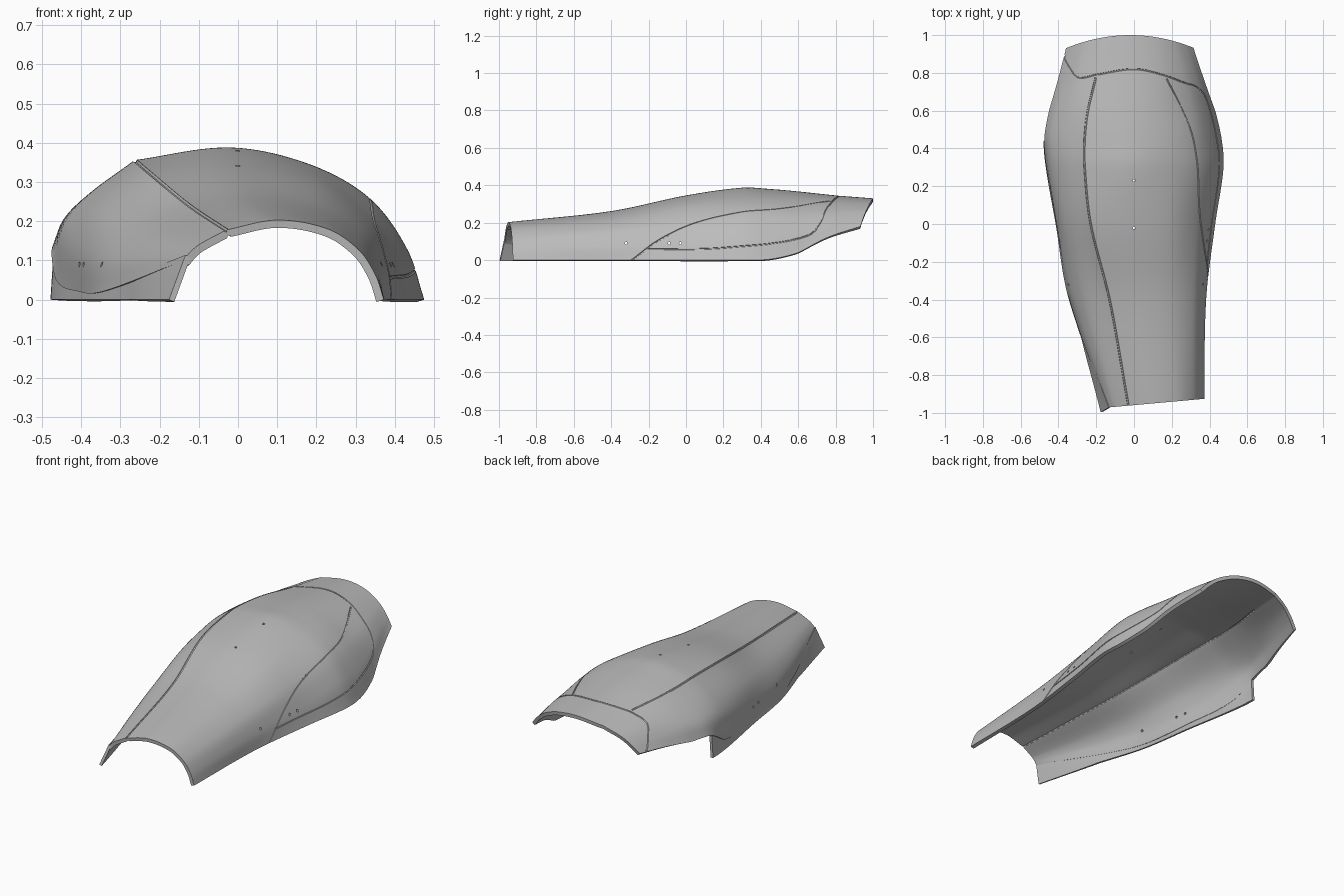
import bpy, bmesh, math
from mathutils import Vector
from mathutils.bvhtree import BVHTree

if "Cube" in bpy.data.objects:
    bpy.data.objects.remove(bpy.data.objects["Cube"])

grey = bpy.data.materials.new("plain_grey")
grey.use_nodes = True
grey.diffuse_color = (0.5, 0.5, 0.5, 1)
grey.node_tree.nodes["Principled BSDF"].inputs["Base Color"].default_value = (0.5, 0.5, 0.5, 1)


def spline(ts, ps, t):
    """Smooth curve through points ps placed at parameters ts."""
    n = len(ts)
    i = max(k for k in range(n - 1) if k == 0 or ts[k] <= t)

    def slope(k):
        a, b = max(k - 1, 0), min(k + 1, n - 1)
        return (ps[b] - ps[a]) / (ts[b] - ts[a])
    h = ts[i + 1] - ts[i]
    s = (t - ts[i]) / h
    return (ps[i] * (2 * s**3 - 3 * s**2 + 1) + slope(i) * h * (s**3 - 2 * s**2 + s)
            + ps[i + 1] * (3 * s**2 - 2 * s**3) + slope(i + 1) * h * (s**3 - s**2))


def through(points, count):
    """Even samples of a smooth curve through the points."""
    ps = [Vector(p) for p in points]
    ts = [0]
    for a, b in zip(ps, ps[1:]):
        ts.append(ts[-1] + (b - a).length)
    return [spline(ts, ps, ts[-1] * k / count) for k in range(count + 1)]


def clamp(v):
    return min(max(v, 0), 1)


def grid_object(name, rows, thickness):
    """Skin rows of points, facing outward, and give the sheet an inward thickness."""
    bm = bmesh.new()
    verts = [[bm.verts.new(p) for p in row] for row in rows]
    for r, s in zip(verts, verts[1:]):
        for k in range(len(r) - 1):
            bm.faces.new((r[k], r[k + 1], s[k + 1], s[k]))
    bm.normal_update()
    mesh = bpy.data.meshes.new(name)
    tree = BVHTree.FromBMesh(bm)
    bm.to_mesh(mesh)
    bm.free()
    mesh.materials.append(grey)
    ob = bpy.data.objects.new(name, mesh)
    bpy.context.collection.objects.link(ob)
    mod = ob.modifiers.new("thickness", "SOLIDIFY")
    mod.thickness, mod.offset = thickness, -1
    apply(ob, mod)
    return ob, tree


def apply(ob, mod):
    bpy.ops.object.select_all(action="DESELECT")
    bpy.context.view_layer.objects.active = ob
    ob.select_set(True)
    bpy.ops.object.modifier_apply(modifier=mod.name)


def cut(ob, path, radius):
    """Cut a round groove along a path."""
    curve = bpy.data.curves.new("groove_path", "CURVE")
    curve.dimensions = "3D"
    curve.bevel_depth, curve.bevel_resolution, curve.use_fill_caps = radius, 1, True
    line = curve.splines.new("POLY")
    line.points.add(len(path) - 1)
    for point, co in zip(line.points, path):
        point.co = (*co, 1)
    temp = bpy.data.objects.new("groove_path", curve)
    bpy.context.collection.objects.link(temp)
    bpy.context.view_layer.update()
    mesh = bpy.data.meshes.new_from_object(temp.evaluated_get(bpy.context.evaluated_depsgraph_get()))
    cutter = bpy.data.objects.new("groove_cutter", mesh)
    cutter.hide_render = True
    bpy.context.collection.objects.link(cutter)
    mod = ob.modifiers.new("groove", "BOOLEAN")
    mod.operation, mod.solver, mod.object = "DIFFERENCE", "EXACT", cutter
    apply(ob, mod)
    bpy.data.objects.remove(cutter)
    bpy.data.objects.remove(temp)


# Cross-sections (x, z) from the left-hand rim over the ridge to the right-hand rim
stations = [-0.95, -0.4, 0, 0.3, 0.45, 0.6, 0.8, 1]
sections = [
    [(-.14, .1), (-.122, .121), (-.1, .14), (-.03, .178), (.1, .203), (.23, .18), (.31, .125), (.352, .06), (.372, 0)],
    [(-.342, .022), (-.32, .105), (-.26, .175), (-.13, .245), (.03, .262), (.2, .235), (.315, .165), (.365, .08), (.382, 0)],
    [(-.412, .022), (-.405, .125), (-.36, .22), (-.23, .328), (0, .345), (.2, .305), (.33, .21), (.395, .1), (.43, 0)],
    [(-.464, .05), (-.445, .18), (-.385, .26), (-.262, .355), (-.02, .387), (.18, .345), (.335, .258), (.43, .13), (.474, 0)],
    [(-.475, .13), (-.445, .205), (-.385, .265), (-.262, .352), (-.02, .38), (.18, .342), (.33, .255), (.422, .125), (.464, .005)],
    [(-.45, .145), (-.415, .215), (-.36, .268), (-.245, .343), (-.02, .367), (.16, .335), (.31, .25), (.39, .145), (.43, .04)],
    [(-.405, .165), (-.365, .222), (-.31, .272), (-.2, .325), (-.02, .346), (.14, .325), (.265, .265), (.335, .195), (.375, .12)],
    [(-.36, .18), (-.315, .228), (-.26, .27), (-.17, .31), (-.02, .33), (.11, .315), (.21, .275), (.27, .23), (.315, .18)],
]
columns = [[Vector((p[0], 0, p[1])) for p in col] for col in zip(*sections)]
RIDGE = 20


def section(y):
    """Points of the outer skin at one station, with slanted front and back rims."""
    pts = [spline(stations, col, y) for col in columns]
    row = through(pts[:4], RIDGE)[:-1] + through(pts[3:], 44)
    front, back = clamp((-0.5 - y) / 0.45), clamp((y - 0.6) / 0.4)
    for p in row:
        p.y = y + front * (p.x - 0.1) * 0.09 - back * 0.6 * (p.x + 0.02) ** 2
        p.z = max(p.z, 0)
    return row


# Main shell
rows = [section(-0.95 + 1.95 * k / 90) for k in range(91)]
shell, skin = grid_object("main_shell", rows, 0.02)

# Lower side flap, set slightly inside the shell rim
flap_rows = []
for k in range(61):
    y = -0.95 + 1.39 * k / 60
    rim = section(y)[0]
    w = clamp((-0.6 - y) / 0.35)
    foot = Vector((rim.x - 0.003 - 0.033 * w, rim.y - 0.025 * w, 0))
    top = rim + Vector((0.006, 0, 0.014))
    flap_rows.append([foot.lerp(top, s / 4) for s in range(5)])
flap, _ = grid_object("lower_flap", flap_rows, 0.015)

# Panel seams; the ridge seam also shows on the inside
ridge = [row[RIDGE] for row in rows if row[RIDGE].y < 0.78]
back_seam = [(-.39, .9, .17), (-.34, .83, .23), (-.295, .775, .285), (-.2, .79, .32), (0, .82, .34),
             (.15, .79, .32), (.26, .75, .27), (.34, .72, .2), (.385, .66, .135),
             (.43, .45, .085), (.455, .2, .07), (.41, -.05, .06), (.38, -.22, .055)]
side_seam = [(.17, .77, .31), (.3, .5, .275), (.338, .3, .258), (.345, .12, .22),
             (.355, 0, .18), (.37, -.15, .1), (.395, -.29, 0)]
cut(shell, ridge, 0.006)
cut(shell, [p + Vector((0.008, 0, -0.019)) for p in ridge], 0.005)
for seam in (back_seam, side_seam):
    cut(shell, [skin.find_nearest(p)[0] for p in through(seam, 60)], 0.0045)

# Rivet holes along the crown and both sides
for y in (-0.02, 0.23):
    cut(shell, [Vector((0, y, z)) for z in (0.2, 0.5)], 0.007)
for y in (-0.32, -0.09, -0.03):
    for side in (-1, 1):
        cut(shell, [Vector((side * x, y, 0.09)) for x in (0.2, 0.6)], 0.007)

# Smooth skins with crisp rims
for ob in (shell, flap):
    bpy.ops.object.select_all(action="DESELECT")
    ob.select_set(True)
    bpy.context.view_layer.objects.active = ob
    bpy.ops.object.shade_smooth_by_angle(angle=math.radians(25))
